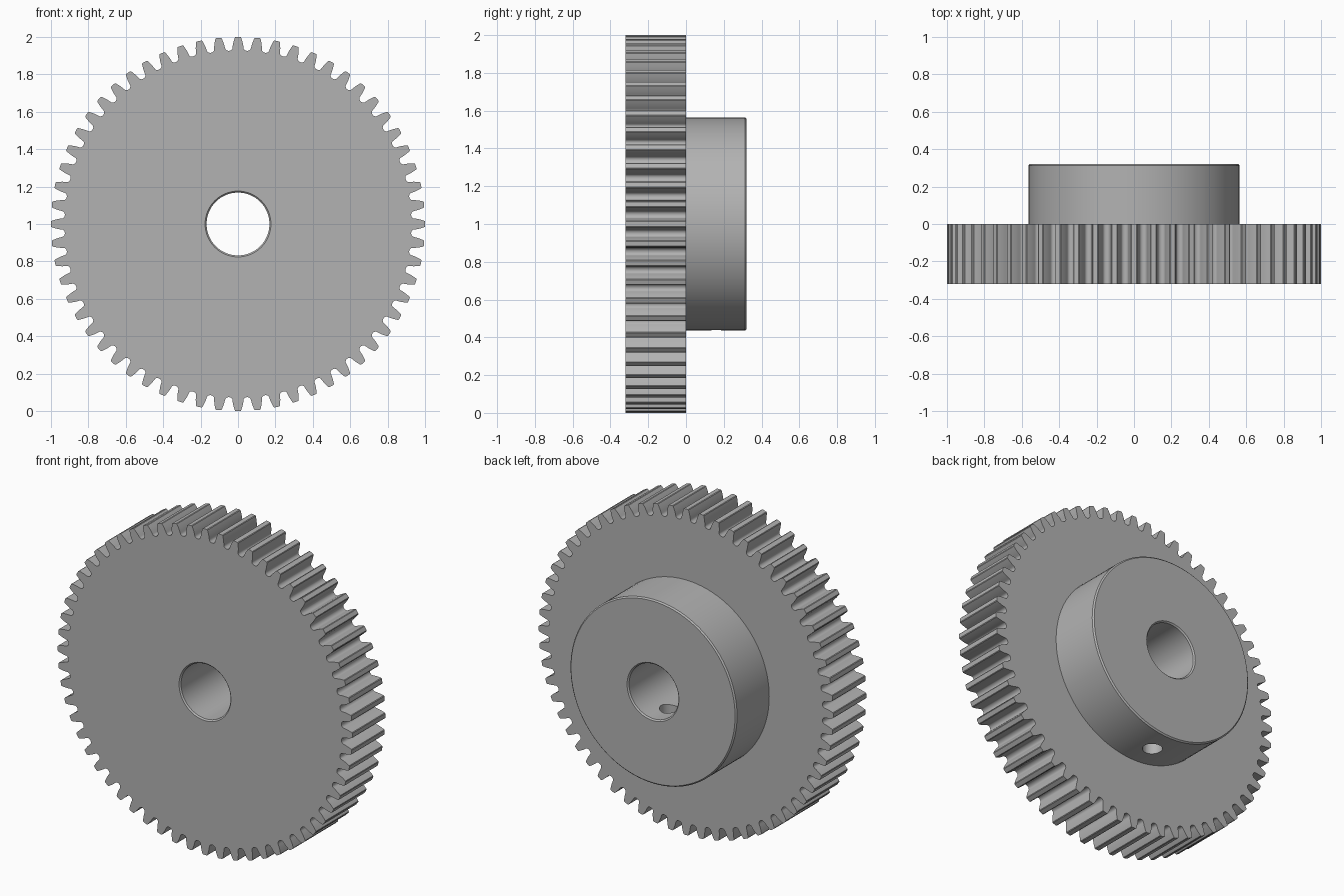
import bpy, bmesh, math
from mathutils import Matrix, Vector

TEETH = 60
TIP_R, PITCH_R, ROOT_R = 1.0, 0.968, 0.927
HALF_DEPTH, HUB_R, BORE_R, EDGE = 0.32, 0.565, 0.168, 0.008
PRESSURE = math.radians(14.5)

cube = bpy.data.objects.get("Cube")
if cube:
    bpy.data.objects.remove(cube, do_unlink=True)

steel = bpy.data.materials.new("plain grey steel")
steel.use_nodes = True
grey = (0.45, 0.45, 0.45, 1)
steel.diffuse_color = grey
steel.node_tree.nodes["Principled BSDF"].inputs["Base Color"].default_value = grey


def finish(name, bm):
    bmesh.ops.recalc_face_normals(bm, faces=bm.faces)
    mesh = bpy.data.meshes.new(name)
    bm.to_mesh(mesh)
    bm.free()
    mesh.materials.append(steel)
    obj = bpy.data.objects.new(name, mesh)
    bpy.context.collection.objects.link(obj)
    return obj


def turned(name, profile, steps=96):
    """Solid of revolution about the gear axis from (radius, y) points."""
    bm = bmesh.new()
    verts = [bm.verts.new((r, y, 1)) for r, y in profile]
    edges = [bm.edges.new(pair) for pair in zip(verts, verts[1:])]
    bmesh.ops.spin(bm, geom=verts + edges, cent=(0, 0, 1), axis=(0, 1, 0),
                   angle=math.tau, steps=steps, use_duplicate=False)
    bmesh.ops.remove_doubles(bm, verts=bm.verts, dist=1e-5)
    return finish(name, bm)


def involute(angle):
    return math.tan(angle) - angle


def half_angle(r):
    """Half the angular width of a tooth at radius r."""
    base = PITCH_R * math.cos(PRESSURE)
    return (math.pi / (2 * TEETH) + involute(PRESSURE)
            - involute(math.acos(min(1, base / r))))


def tooth_flank():
    """(radius, angle from tooth centre) from tip to the middle of the gap."""
    pitch_angle = math.pi / TEETH
    flank = [(TIP_R, half_angle(TIP_R) - 0.003)]
    flank += [(r, half_angle(r)) for r in (0.997, 0.985, PITCH_R, 0.953)]
    # rounded root
    start_r, start_a = 0.943, half_angle(0.943)
    for i in range(5):
        t = i / 4 * math.pi / 2
        flank.append((start_r - (start_r - ROOT_R) * math.sin(t),
                      pitch_angle - (pitch_angle - start_a) * math.cos(t)))
    return flank


# Toothed wheel
flank = tooth_flank()
tooth = [(r, -a) for r, a in reversed(flank)] + flank[:-1]
bm = bmesh.new()
rim = []
for n in range(TEETH):
    for r, a in tooth:
        turn = a + n * math.tau / TEETH
        rim.append(bm.verts.new((r * math.sin(turn), -HALF_DEPTH, 1 + r * math.cos(turn))))
front = bm.faces.new(rim)
sides = bmesh.ops.extrude_face_region(bm, geom=[front])
bmesh.ops.translate(bm, vec=(0, HALF_DEPTH, 0),
                    verts=[g for g in sides["geom"] if isinstance(g, bmesh.types.BMVert)])
gear = finish("gear_wheel", bm)

# Hub with a softened rear edge, sunk into the wheel
hub = turned("hub", [(0, -0.1), (HUB_R, -0.1), (HUB_R, HALF_DEPTH - EDGE),
                     (HUB_R - EDGE, HALF_DEPTH), (0, HALF_DEPTH)])

# Bore with chamfered mouths
over = HALF_DEPTH + 0.05
bore = turned("bore_cutter", [
    (0, -over), (BORE_R + EDGE, -over), (BORE_R + EDGE, -HALF_DEPTH),
    (BORE_R, EDGE - HALF_DEPTH), (BORE_R, HALF_DEPTH - EDGE),
    (BORE_R + EDGE, HALF_DEPTH), (BORE_R + EDGE, over), (0, over)], 64)

# Set screw hole through the underside of the hub
bm = bmesh.new()
bmesh.ops.create_cone(bm, cap_ends=True, segments=32, radius1=0.056, radius2=0.056,
                      depth=0.6, matrix=Matrix.Translation(Vector((0, 0.16, 0.65))))
screw_hole = finish("screw_hole_cutter", bm)

# Join the hub and cut the holes
bpy.context.view_layer.objects.active = gear
for tool, operation in ((hub, "UNION"), (bore, "DIFFERENCE"), (screw_hole, "DIFFERENCE")):
    mod = gear.modifiers.new(tool.name, "BOOLEAN")
    mod.operation, mod.solver, mod.object = operation, "EXACT", tool
    bpy.ops.object.modifier_apply(modifier=mod.name)
    bpy.data.objects.remove(tool, do_unlink=True)

bpy.ops.object.select_all(action="DESELECT")
gear.select_set(True)
bpy.ops.object.shade_smooth_by_angle(angle=math.radians(30))
